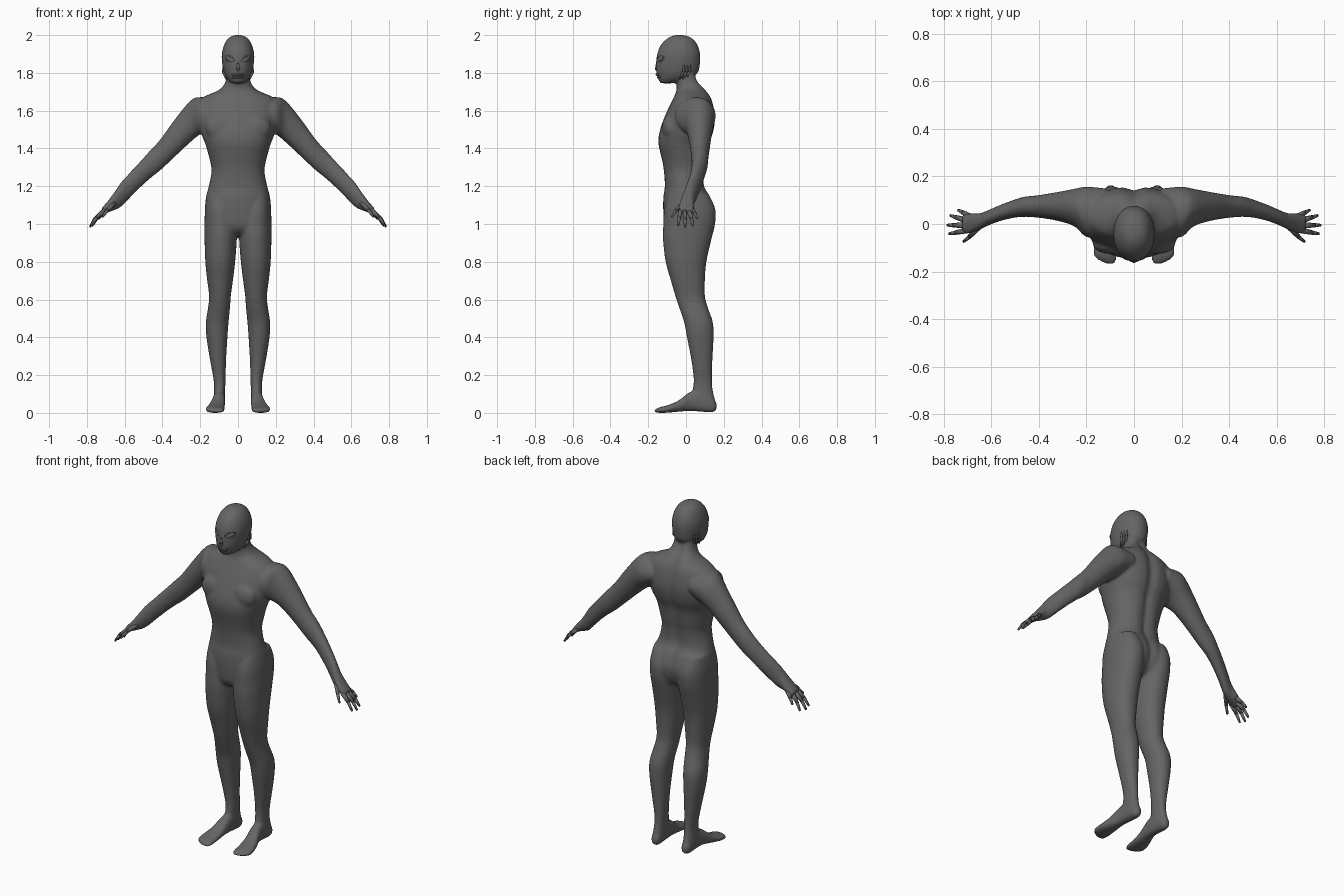
import bpy, bmesh, math
from mathutils import Matrix, Vector

cube = bpy.data.objects.get("Cube")
if cube:
    bpy.data.objects.remove(cube, do_unlink=True)

SKIN = bpy.data.materials.new("dark_grey_skin")
SKIN.use_nodes = True
SKIN.diffuse_color = (0.13, 0.13, 0.13, 1)
SKIN.node_tree.nodes["Principled BSDF"].inputs["Base Color"].default_value = SKIN.diffuse_color


def spline(rows, steps=4):
    """Smoothly interpolate the rows of section sizes."""
    out = []
    for i in range(len(rows) - 1):
        p0, p1 = rows[max(i - 1, 0)], rows[i]
        p2, p3 = rows[i + 1], rows[min(i + 2, len(rows) - 1)]
        for s in range(steps):
            t = s / steps
            out.append([b + t * ((c - a) / 2 + t * ((2 * a - 5 * b + 4 * c - d) / 2
                        + t * (3 * b - a - 3 * c + d) / 2))
                        for a, b, c, d in zip(p0, p1, p2, p3)])
    return out + [list(rows[-1])]


def loft(bm, axis, rows, side=1, power=2.0, groove=0.0, n=36):
    """Skin rounded sections; each row is position, then two min/max pairs."""
    rings = []
    for t, a0, a1, b0, b1 in spline(rows):
        ring = []
        for k in range(n):
            ang = 2 * math.pi * k / n
            c, s = math.cos(ang), math.sin(ang)
            a = (a0 + a1) / 2 + (a1 - a0) / 2 * math.copysign(abs(c) ** (2 / power), c)
            b = (b0 + b1) / 2 + (b1 - b0) / 2 * math.copysign(abs(s) ** (2 / power), s)
            if s > 0:
                b -= groove * math.exp(-(a / 0.03) ** 2)
            x, y, z = {"x": (t, a, b), "y": (a, t, b), "z": (a, b, t)}[axis]
            ring.append(bm.verts.new((x * side, y, z)))
        rings.append(ring)
    for r, q in zip(rings, rings[1:]):
        for k in range(n):
            j = (k + 1) % n
            bm.faces.new((r[k], r[j], q[j], q[k]))
    bm.faces.new(rings[0])
    bm.faces.new(rings[-1])


def ball(bm, matrix):
    bmesh.ops.create_uvsphere(bm, u_segments=16, v_segments=10, radius=1, matrix=matrix)


def tube(bm, points, radii):
    """Rounded chain of tapered segments."""
    points = [Vector(p) for p in points]
    for p, r in zip(points, radii):
        ball(bm, Matrix.Translation(p) @ Matrix.Scale(r, 4))
    for p, q, r, s in zip(points, points[1:], radii, radii[1:]):
        d = q - p
        m = Matrix.Translation((p + q) / 2) @ d.to_track_quat("Z", "Y").to_matrix().to_4x4()
        bmesh.ops.create_cone(bm, cap_ends=True, segments=16, radius1=r, radius2=s,
                              depth=d.length, matrix=m)


def finish(bm, name):
    bmesh.ops.recalc_face_normals(bm, faces=bm.faces)
    mesh = bpy.data.meshes.new(name)
    bm.to_mesh(mesh)
    bm.free()
    mesh.materials.append(SKIN)
    mesh.shade_smooth()
    ob = bpy.data.objects.new(name, mesh)
    bpy.context.collection.objects.link(ob)
    return ob


# Section sizes: torso and head give height, half width, front, back
TORSO = [(1.80, .06, -.05, .055), (1.75, .068, -.05, .075), (1.71, .10, -.05, .11),
         (1.67, .185, -.065, .135), (1.62, .21, -.09, .15), (1.55, .212, -.12, .158),
         (1.48, .195, -.142, .147), (1.42, .172, -.145, .125), (1.34, .15, -.127, .112),
         (1.28, .14, -.117, .102), (1.20, .155, -.112, .102), (1.14, .17, -.12, .135),
         (1.06, .174, -.12, .155), (.98, .15, -.11, .13), (.94, .08, -.07, .08)]
HEAD = [(2.0, .02, -.06, -.01), (1.985, .05, -.095, .03), (1.95, .073, -.132, .06),
        (1.90, .086, -.153, .075), (1.85, .084, -.158, .074), (1.80, .074, -.157, .062),
        (1.765, .055, -.146, .01), (1.745, .03, -.135, -.07)]
LEG = [(1.16, .03, .165, -.09, .12), (1.08, .01, .175, -.115, .155),
       (1.0, .005, .177, -.12, .154), (.92, .006, .177, -.122, .135),
       (.80, .015, .173, -.108, .108), (.70, .027, .163, -.08, .10),
       (.62, .038, .153, -.057, .10), (.56, .042, .158, -.037, .115),
       (.48, .05, .17, -.01, .142), (.40, .056, .167, .005, .146),
       (.28, .063, .148, .028, .14), (.18, .066, .13, .04, .138),
       (.12, .068, .127, .035, .142), (.06, .068, .13, .03, .155),
       (.02, .075, .125, .05, .15)]
FOOT = [(.163, .085, .11, .02, .05), (.14, .072, .125, .003, .08), (.08, .068, .13, .006, .12),
        (.02, .068, .135, .01, .11), (-.04, .07, .155, .006, .065),
        (-.10, .07, .172, .001, .04), (-.14, .072, .165, 0, .03), (-.167, .08, .12, .003, .016)]
ARM = [(.12, -.06, .15, 1.52, 1.66), (.20, -.055, .157, 1.475, 1.672),
       (.25, -.01, .148, 1.435, 1.655), (.33, .015, .133, 1.36, 1.56),
       (.41, .027, .12, 1.285, 1.45), (.46, .03, .115, 1.245, 1.395),
       (.51, .025, .10, 1.20, 1.34), (.57, .01, .077, 1.14, 1.275),
       (.62, -.01, .055, 1.09, 1.22), (.65, -.025, .045, 1.075, 1.175),
       (.69, -.04, .045, 1.06, 1.12), (.722, -.036, .038, 1.045, 1.085)]

# Body: overlapping volumes fused into one smooth skin
bm = bmesh.new()
loft(bm, "z", [(z, -w, w, f, b) for z, w, f, b in TORSO], power=2.2, groove=.018)
loft(bm, "z", [(z, -w, w, f, b) for z, w, f, b in HEAD], power=2.1)
for side in (1, -1):
    loft(bm, "z", LEG, side, power=2.15)
    loft(bm, "y", FOOT, side, power=2.3)
    loft(bm, "x", ARM, side)
    ball(bm, Matrix.Translation((side * .09, -.083, 1.51)) @ Matrix.Diagonal((.085, .045, .07, 1)))
body = finish(bm, "body")
remesh = body.modifiers.new("fuse", "REMESH")
remesh.mode = "VOXEL"
remesh.voxel_size = .0075
remesh.use_smooth_shade = True
smooth = body.modifiers.new("soften", "SMOOTH")
smooth.factor = .5
smooth.iterations = 7

# Fingers and thumb: base, middle joint, tip
FINGERS = [((.705, -.027, 1.073), (.748, -.036, 1.035), (.775, -.041, .995)),
           ((.712, -.006, 1.068), (.757, -.005, 1.028), (.782, -.005, .988)),
           ((.708, .016, 1.067), (.748, .028, 1.03), (.77, .035, .993)),
           ((.69, .032, 1.08), (.718, .048, 1.055), (.737, .058, 1.03)),
           ((.655, -.015, 1.11), (.69, -.052, 1.075), (.715, -.073, 1.04))]
for side, label in ((1, "left"), (-1, "right")):
    bm = bmesh.new()
    for joints in FINGERS:
        tube(bm, [(x * side, y, z) for x, y, z in joints], (.013, .0095, .006))
    finish(bm, label + "_fingers")

    # Slanted almond eye with a raised rim
    place = (Matrix.Diagonal((side, 1, 1, 1)) @ Matrix.Translation((.043, -.137, 1.872))
             @ Matrix.Rotation(math.radians(37), 4, "Z")
             @ Matrix.Rotation(math.radians(-28), 4, "Y"))
    bm = bmesh.new()
    ball(bm, place @ Matrix.Diagonal((.027, .008, .012, 1)))
    rim = []
    for k in range(17):
        a = 2 * math.pi * k / 16
        rim.append(place @ Vector((.032 * math.cos(a), .006 * math.cos(a) ** 2,
                                   .016 * math.sin(a))))
    tube(bm, rim, [.0045] * len(rim))
    finish(bm, label + "_eye")

    # Ridged ear flaps sweeping down behind the jaw
    bm = bmesh.new()
    for k in range(3):
        x, y = .066 + .005 * k, .022 - .016 * k
        tube(bm, [(side * x, y, 1.845), (side * (x + .002), y - .004, 1.805),
                  (side * (x - .012), y - .022, 1.77)], (.004, .007, .004))
    finish(bm, label + "_ear")

# Nose ridge
bm = bmesh.new()
tube(bm, [(0, -.147, 1.885), (0, -.151, 1.85), (0, -.153, 1.82)], (.006, .008, .011))
finish(bm, "nose")

# Lips follow the curve of the jaw
bm = bmesh.new()
for z, depth in ((1.791, .104), (1.777, .097)):
    xs = [.036 * k / 5 for k in range(-5, 6)]
    tube(bm, [(x, -.05 - depth * math.sqrt(1 - (x / .066) ** 2), z) for x in xs],
         [.003 + .004 * (1 - (x / .036) ** 2) for x in xs])
finish(bm, "lips")
